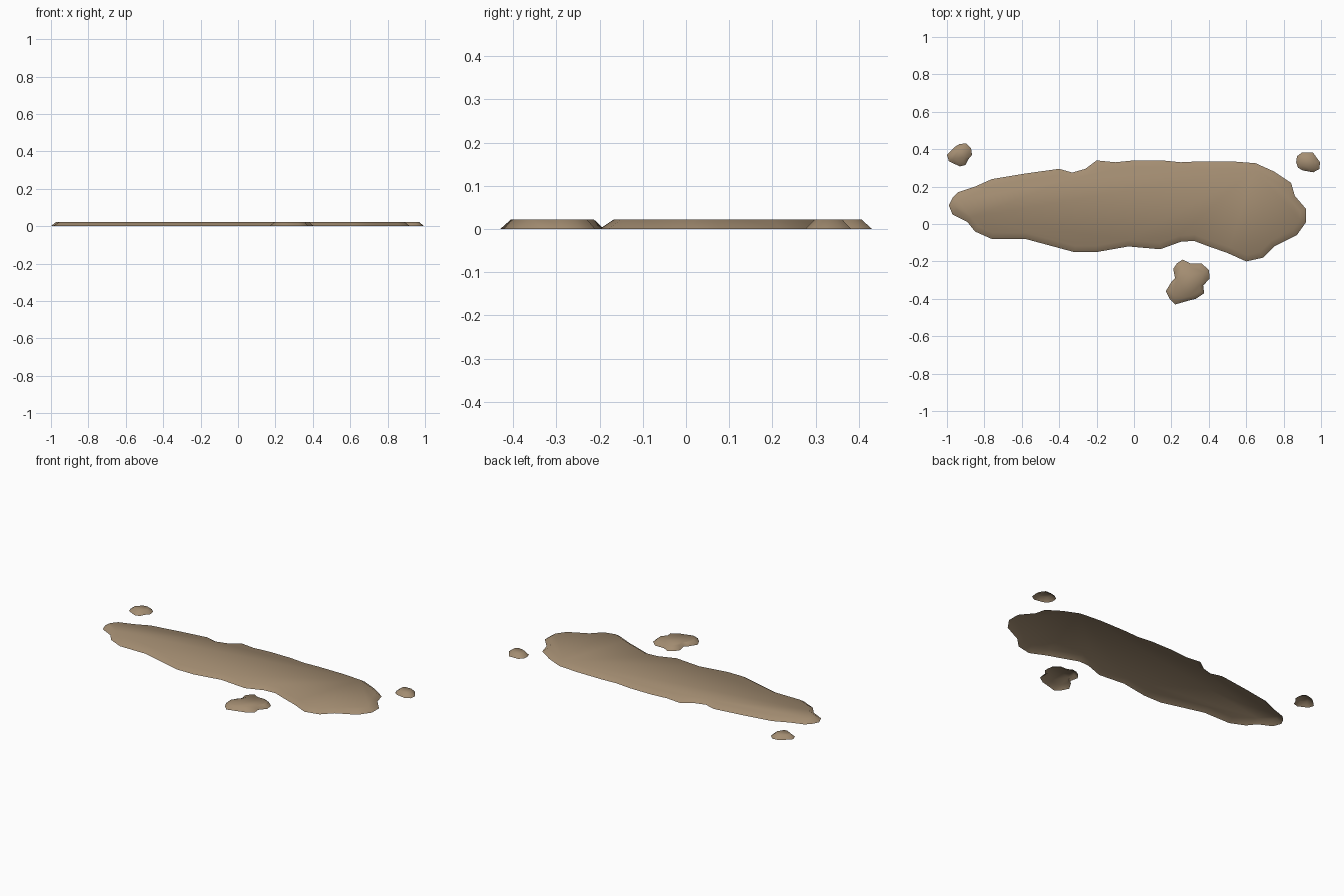
import bpy, math
from mathutils import Vector

if "Cube" in bpy.data.objects:
    bpy.data.objects.remove(bpy.data.objects["Cube"])

H = 0.022  # puddle thickness

mud = bpy.data.materials.new("mud brown")
mud.diffuse_color = (0.37, 0.268, 0.168, 1)
mud.use_nodes = True
mud.node_tree.nodes["Principled BSDF"].inputs["Base Color"].default_value = mud.diffuse_color


def ring_inset(pts, d):
    """Move each point of a clockwise outline inward along its averaged normal."""
    n, out = len(pts), []
    for i, p in enumerate(pts):
        t = (pts[(i + 1) % n] - pts[i - 1]).normalized()
        out.append(p + Vector((t.y, -t.x)) * d)
    return out


def puddle(name, outline, inset=None, scale=None):
    """Thin patch: sloped rim on the ground, flat top, open underneath."""
    pts = [Vector(p) for p in outline]
    if inset:
        top = ring_inset(pts, inset)
    else:
        c = sum(pts, Vector((0, 0))) / len(pts)
        top = [c + (p - c) * scale for p in pts]
    n = len(pts)
    verts = [(p.x, p.y, 0) for p in pts] + [(p.x, p.y, H) for p in top]
    faces = [(i, n + i, n + (i + 1) % n, (i + 1) % n) for i in range(n)]
    faces.append(tuple(range(2 * n - 1, n - 1, -1)))
    me = bpy.data.meshes.new(name)
    me.from_pydata(verts, [], faces)
    me.materials.append(mud)
    for f in me.polygons:
        f.use_smooth = True
    ob = bpy.data.objects.new(name, me)
    bpy.context.collection.objects.link(ob)


def polar(cx, cy, radii):
    """Clockwise outline from radii listed anticlockwise every 30 degrees."""
    pts = [(cx + r * math.cos(math.radians(30 * i)), cy + r * math.sin(math.radians(30 * i)))
           for i, r in enumerate(radii)]
    return pts[::-1]


# long main patch
puddle("main_patch", [
    (-0.99, 0.10), (-0.97, 0.14), (-0.94, 0.17), (-0.85, 0.20), (-0.76, 0.24), (-0.58, 0.27),
    (-0.40, 0.295), (-0.33, 0.275), (-0.26, 0.295), (-0.20, 0.34), (-0.10, 0.33), (0, 0.34),
    (0.15, 0.34), (0.25, 0.33), (0.35, 0.335), (0.52, 0.335), (0.65, 0.325), (0.75, 0.28),
    (0.84, 0.22), (0.86, 0.15), (0.92, 0.08), (0.92, 0.01), (0.87, -0.06), (0.75, -0.12),
    (0.69, -0.18), (0.60, -0.20), (0.50, -0.155), (0.40, -0.12), (0.32, -0.09), (0.25, -0.095),
    (0.14, -0.135), (-0.03, -0.12), (-0.20, -0.15), (-0.32, -0.15), (-0.58, -0.08),
    (-0.76, -0.08), (-0.85, -0.04), (-0.89, 0.01), (-0.97, 0.05)], inset=0.033)

# medium patch in front
puddle("front_patch", [
    (0.26, -0.19), (0.30, -0.21), (0.36, -0.21), (0.40, -0.245), (0.405, -0.29), (0.37, -0.33),
    (0.375, -0.37), (0.33, -0.40), (0.29, -0.41), (0.22, -0.43), (0.19, -0.40), (0.17, -0.36),
    (0.20, -0.31), (0.22, -0.29), (0.21, -0.24), (0.23, -0.21)], scale=0.8)

# two small drops at the back corners
puddle("left_drop", polar(-0.932, 0.37, [0.066, 0.07, 0.07, 0.058, 0.05, 0.05, 0.068, 0.067,
                                         0.056, 0.062, 0.063, 0.052]), scale=0.6)
puddle("right_drop", polar(0.927, 0.33, [0.068, 0.055, 0.06, 0.052, 0.06, 0.064, 0.06, 0.058,
                                         0.05, 0.048, 0.062, 0.073]), scale=0.6)
